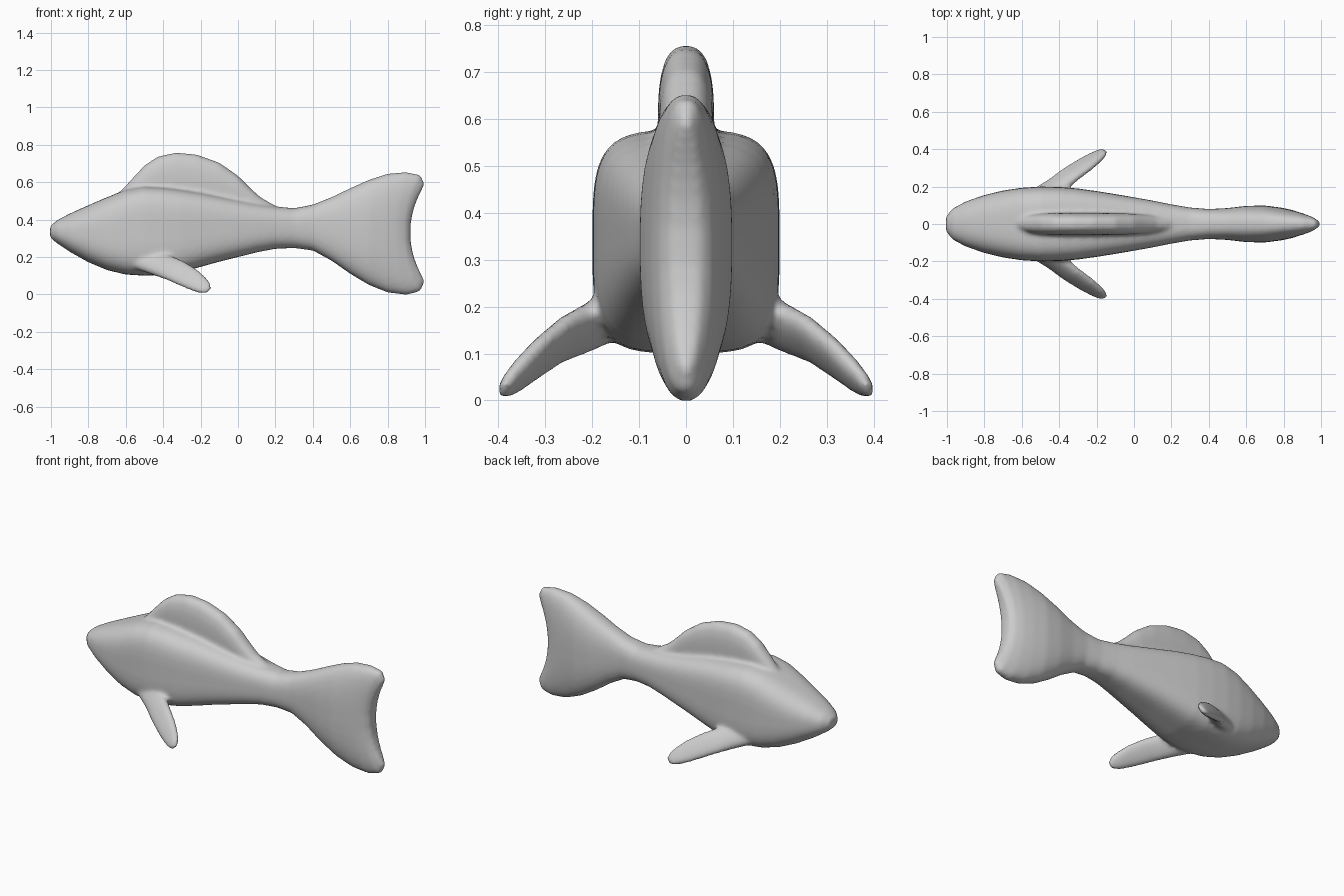
import bpy, bmesh, math
from mathutils import Vector

N = 40


def spow(v, e):
    return math.copysign(abs(v) ** e, v)


def loft(bm, sections):
    """Sections: (centre, half-height vector, half-width vector, exponent, end bow)."""
    rings = []
    for c, up, side, n, bow in sections:
        ring = []
        for i in range(N):
            a = (i + 0.5) * 2 * math.pi / N
            t, s = spow(math.cos(a), 2 / n), spow(math.sin(a), 2 / n)
            p = Vector(c) + Vector(up) * t + Vector(side) * s + Vector((bow * t * t, 0, 0))
            ring.append(bm.verts.new(p))
        rings.append(ring)
    faces = []
    for r, q in zip(rings, rings[1:]):
        for i in range(N):
            j = (i + 1) % N
            faces.append(bm.faces.new((r[i], r[j], q[j], q[i])))
    for r in (rings[0], rings[-1]):
        for i in range(N // 2 - 1):
            faces.append(bm.faces.new((r[i], r[i + 1], r[N - 2 - i], r[N - 1 - i])))
    bmesh.ops.recalc_face_normals(bm, faces=faces)


def upright(rows):
    """Rows: x, top z, bottom z, half width, exponent, bow."""
    return [((x, 0, (t + b) / 2), (0, 0, (t - b) / 2), (0, w, 0), n, k)
            for x, t, b, w, n, k in rows]


bm = bmesh.new()

# Body running into the forked tail
loft(bm, upright([
    (-1.005, .365, .305, .04, 2.2, 0), (-.97, .395, .275, .083, 2.3, 0),
    (-.9, .432, .228, .12, 2.5, 0), (-.8, .477, .172, .155, 2.8, 0),
    (-.7, .52, .13, .179, 3.2, 0), (-.6, .56, .106, .194, 3.6, 0),
    (-.5, .577, .1, .2, 3.9, 0), (-.4, .572, .104, .198, 3.9, 0),
    (-.3, .56, .12, .19, 3.8, 0), (-.2, .545, .147, .176, 3.6, 0),
    (-.1, .525, .175, .16, 3.4, 0), (0, .505, .2, .143, 3.2, 0),
    (.1, .485, .225, .125, 3, 0), (.2, .47, .244, .105, 2.8, 0),
    (.3, .461, .248, .088, 2.6, 0), (.4, .48, .235, .08, 2.6, 0),
    (.5, .52, .18, .085, 2.6, 0), (.6, .568, .11, .097, 2.6, 0),
    (.7, .613, .05, .099, 2.6, 0), (.79, .646, .01, .087, 2.6, .01),
    (.85, .654, -.003, .074, 2.6, .05), (.895, .64, .015, .056, 2.7, .08),
    (.92, .59, .07, .03, 2.8, .08)]))

# Dorsal fin
loft(bm, upright([
    (-.63, .55, .45, .03, 2.5, 0), (-.57, .615, .45, .046, 2.5, 0),
    (-.5, .69, .45, .055, 2.6, 0), (-.43, .737, .45, .059, 2.6, 0),
    (-.33, .759, .44, .06, 2.6, 0), (-.22, .748, .43, .06, 2.6, 0),
    (-.1, .705, .42, .058, 2.6, 0), (0, .635, .41, .055, 2.6, 0),
    (.06, .575, .4, .05, 2.5, 0), (.12, .52, .39, .045, 2.5, 0),
    (.2, .475, .38, .035, 2.4, 0)]))

# Pair of pectoral fins
axis = Vector((.72, .5, -.45)).normalized()
chord = Vector((.63, -.28, .72)).normalized()
chord = (chord - axis * chord.dot(axis)).normalized()
thick = axis.cross(chord)
for side in (1, -1):
    rows = []
    for x, y, z, h, w in [(-.52, .14, .19, .065, .04), (-.42, .2, .16, .07, .036),
                          (-.34, .265, .13, .07, .028), (-.26, .32, .088, .064, .025),
                          (-.2, .36, .052, .052, .022), (-.166, .385, .03, .034, .016),
                          (-.153, .393, .023, .018, .01)]:
        m = Vector((1, side, 1))
        rows.append(((x, y * side, z), chord * h * m, thick * w * m, 2.3, 0))
    loft(bm, rows)

mesh = bpy.data.meshes.new("fish")
bm.to_mesh(mesh)
bm.free()
fish = bpy.data.objects.new("fish", mesh)
bpy.context.collection.objects.link(fish)

# Fuse the parts and soften the joins
fuse = fish.modifiers.new("fuse", 'REMESH')
fuse.mode = 'VOXEL'
fuse.voxel_size = 0.011
fuse.use_smooth_shade = True
soft = fish.modifiers.new("soften", 'SMOOTH')
soft.factor = 0.5
soft.iterations = 8
